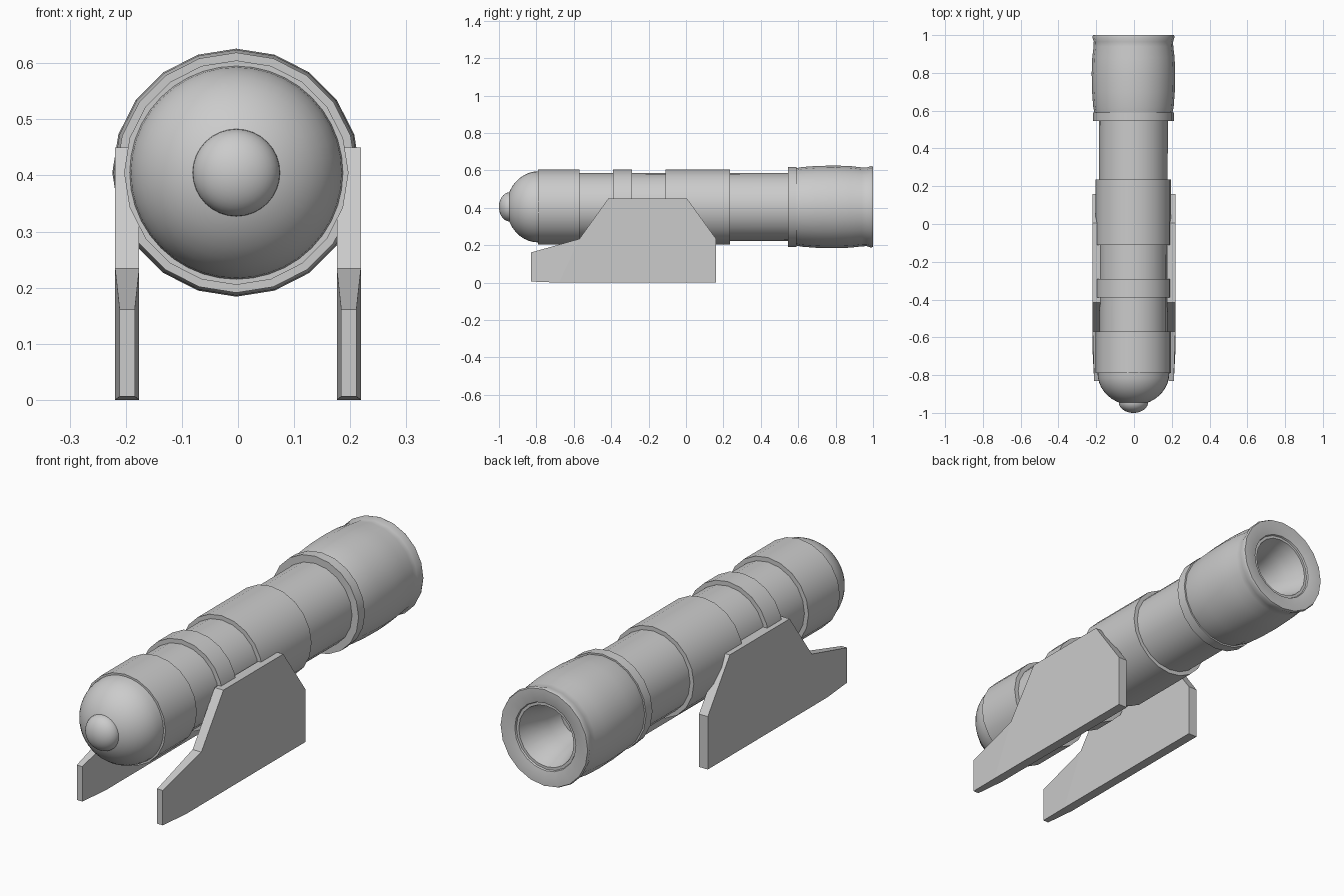
import bpy, bmesh, math

if "Cube" in bpy.data.objects:
    bpy.data.objects.remove(bpy.data.objects["Cube"])

AX, AZ = -0.003, 0.405  # barrel axis


def finish(name, bm, angle):
    bmesh.ops.recalc_face_normals(bm, faces=bm.faces)
    me = bpy.data.meshes.new(name)
    bm.to_mesh(me)
    bm.free()
    ob = bpy.data.objects.new(name, me)
    bpy.context.collection.objects.link(ob)
    if angle:
        bpy.ops.object.select_all(action='DESELECT')
        ob.select_set(True)
        bpy.context.view_layer.objects.active = ob
        bpy.ops.object.shade_smooth_by_angle(angle=math.radians(angle))
    return ob


def lathe(name, profile, sides=20, angle=40):
    """Turn (y, radius) points around the barrel axis; zero radius makes a pole."""
    bm = bmesh.new()
    rings = []
    for y, r in profile:
        if r < 1e-5:
            rings.append([bm.verts.new((AX, y, AZ))] * sides)
        else:
            rings.append([bm.verts.new((AX + r * math.sin(2 * math.pi * i / sides), y,
                                        AZ + r * math.cos(2 * math.pi * i / sides)))
                          for i in range(sides)])
    for a, b in zip(rings, rings[1:]):
        for i in range(sides):
            j = (i + 1) % sides
            quad = list(dict.fromkeys((a[i], a[j], b[j], b[i])))
            bm.faces.new(quad)
    return finish(name, bm, angle)


def dome(y, depth, radius, steps=10):
    return [(y - depth * math.cos(t), radius * math.sin(t))
            for t in (math.pi / 2 * k / steps for k in range(steps + 1))]


def band(name, y0, y1, r, inner=0.17):
    lathe(name, [(y0, inner), (y0, r), (y1, r), (y1, inner)])


# Breech dome and end knob
lathe("breech_dome", dome(-0.79, 0.17, 0.19), 40)
lathe("breech_knob", dome(-0.943, 0.057, 0.078), 32)

# Barrel tube and reinforcing bands
lathe("barrel_tube", [(-0.6, 0.18), (0.56, 0.182)], 20)
lathe("breech_band", [(-0.79, 0.185), (-0.79, 0.2), (-0.57, 0.2), (-0.57, 0.17)])
band("narrow_band", -0.39, -0.29, 0.2)
band("trunnion_band", -0.11, 0.235, 0.2)
band("muzzle_ring", 0.545, 0.59, 0.214)

# Swelling muzzle with flared lip and closed funnel bore
lathe("muzzle", [(0.585, 0.18), (0.585, 0.206), (0.62, 0.213), (0.70, 0.219),
                 (0.80, 0.221), (0.88, 0.218), (0.94, 0.211), (0.965, 0.21),
                 (0.99, 0.218), (1.0, 0.214), (1.0, 0.185), (0.992, 0.15),
                 (0.985, 0.147), (0.985, 0.135), (0.95, 0.125), (0.90, 0.108),
                 (0.84, 0.095), (0.76, 0.085), (0.76, 0)])

# Carriage cheek plates, tapering at the tail, one per side
XI, XO = 0.176, 0.219
tail_x = (0.184, 0.211)
outline = [(-0.83, 0.006), (-0.83, 0.161), (-0.57, 0.234), (-0.415, 0.45),
           (0.005, 0.45), (0.16, 0.235), (0.16, 0.0), (-0.68, 0.0)]
for name, s in (("cheek_left", -1), ("cheek_right", 1)):
    bm = bmesh.new()
    inner, outer = [], []
    for k, (y, z) in enumerate(outline):
        xi, xo = tail_x if k < 2 else (XI, XO)
        inner.append(bm.verts.new((s * xi, y, z)))
        outer.append(bm.verts.new((s * xo, y, z)))
    for side in (inner, outer):
        bm.faces.new([side[k] for k in (0, 1, 2, 7)])
        bm.faces.new(side[2:])
    for k in range(8):
        j = (k + 1) % 8
        bm.faces.new((inner[k], inner[j], outer[j], outer[k]))
    finish(name, bm, 0)
